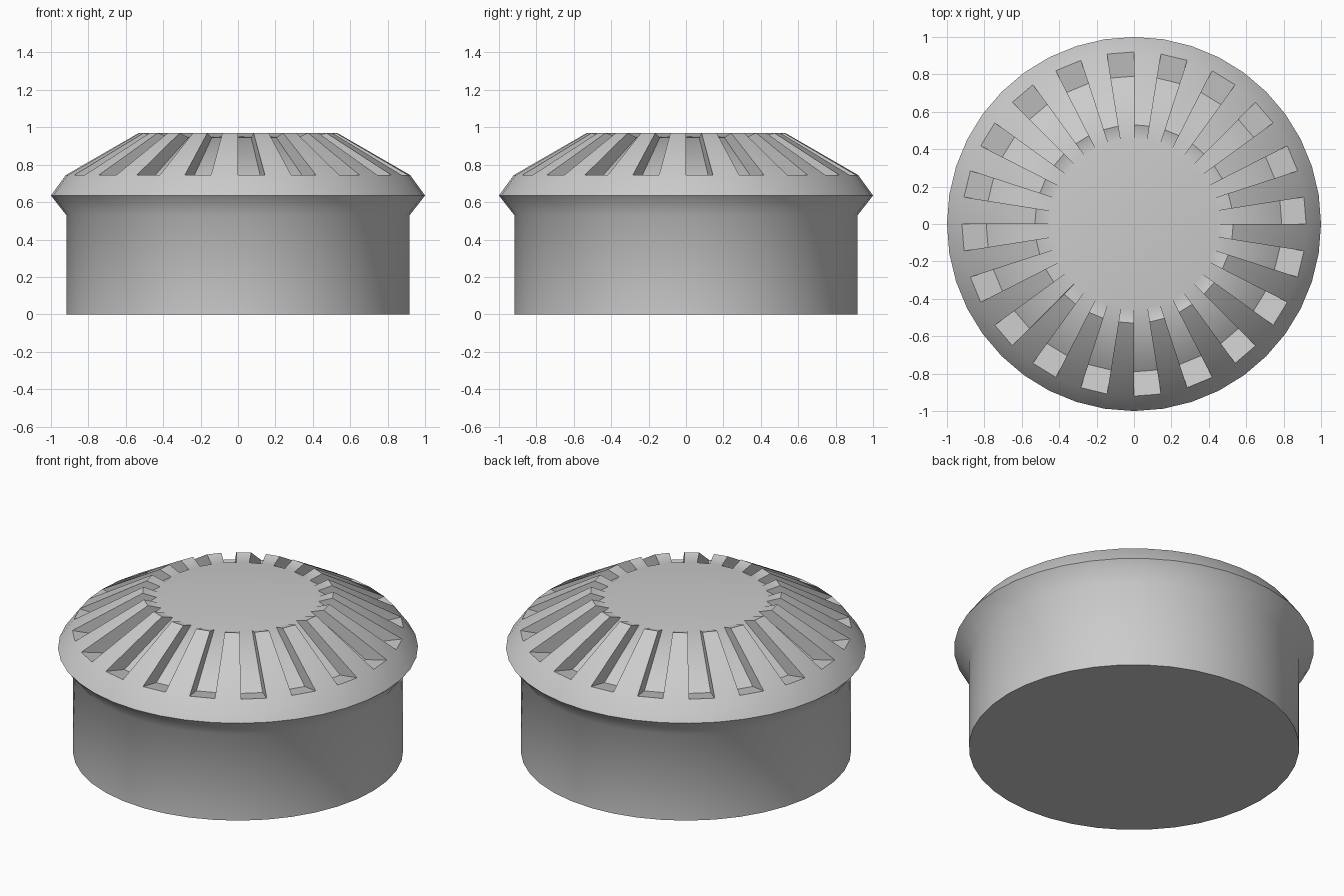
import bpy, bmesh
from math import cos, sin, tau, radians

if "Cube" in bpy.data.objects:
    bpy.data.objects.remove(bpy.data.objects["Cube"])

SEGMENTS = 40  # alternating slot / ridge around the top

bm = bmesh.new()


def ring(r, z):
    return [bm.verts.new((r * cos(tau * i / SEGMENTS), r * sin(tau * i / SEGMENTS), z))
            for i in range(SEGMENTS)]


def quad(a, b, i):
    j = (i + 1) % SEGMENTS
    bm.faces.new((a[i], a[j], b[j], b[i]))


# Round body with a flared rim
body = [ring(r, z) for r, z in
        ((0.918, 0), (0.918, 0.53), (1.0, 0.635), (0.92, 0.745))]
for low, high in zip(body, body[1:]):
    for i in range(SEGMENTS):
        quad(low, high, i)
bm.faces.new(body[0])

# Ridged conical top around a recessed disc
outer = body[-1]
crest = ring(0.53, 0.97)
disc = ring(0.452, 0.945)
floor = ring(0.79, 0.72)
for i in range(SEGMENTS):
    middle = floor if i % 2 == 0 else crest
    quad(outer, middle, i)
    quad(middle, disc, i)
    bm.faces.new((outer[i], crest[i], disc[i], floor[i]))  # slot side wall
bm.faces.new(disc)

bmesh.ops.recalc_face_normals(bm, faces=bm.faces)
mesh = bpy.data.meshes.new("ridged_cap")
bm.to_mesh(mesh)
bm.free()

cap = bpy.data.objects.new("ridged_cap", mesh)
bpy.context.collection.objects.link(cap)
bpy.context.view_layer.objects.active = cap
cap.select_set(True)
bpy.ops.object.shade_smooth_by_angle(angle=radians(40))
